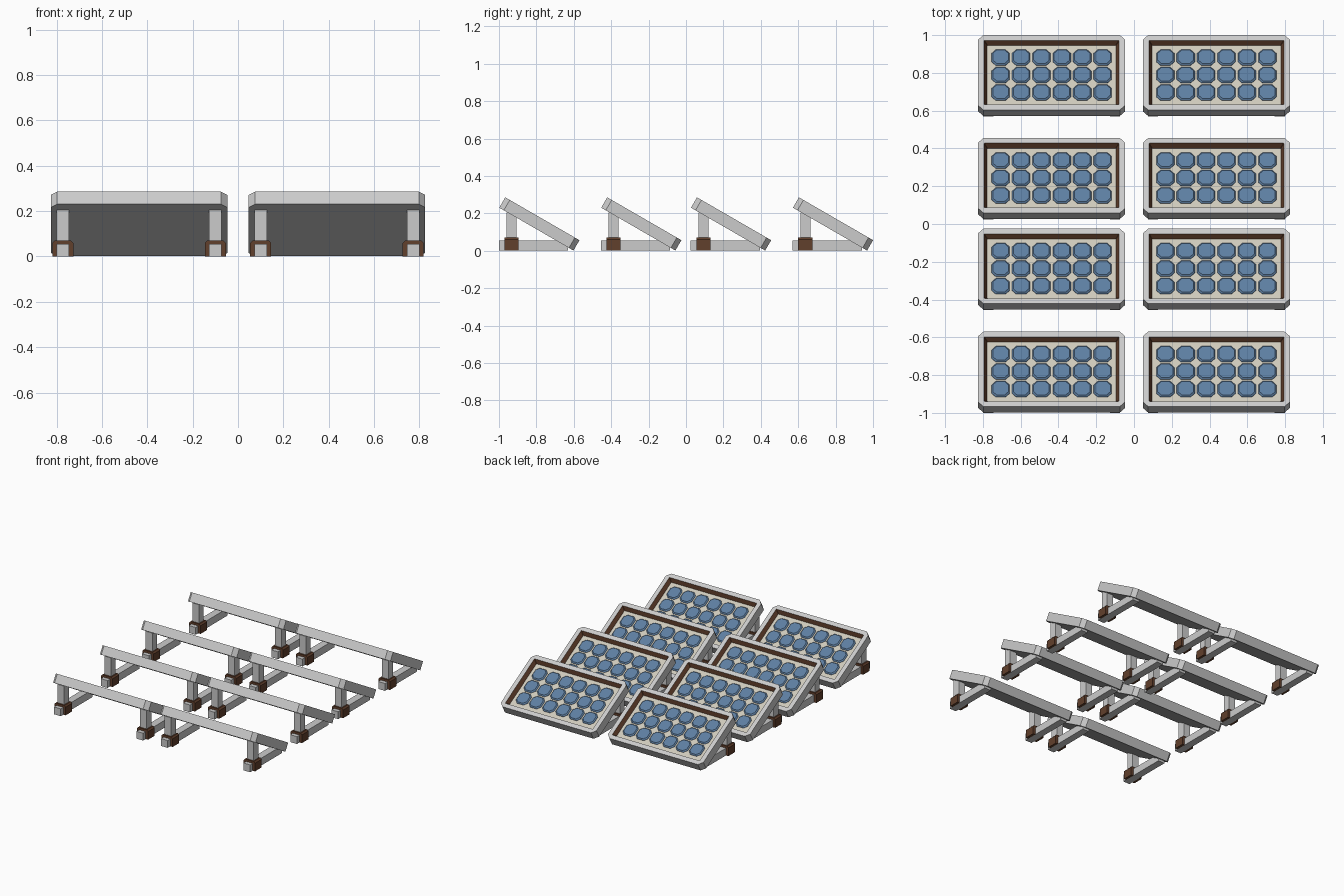
import bpy, bmesh
from math import radians
from mathutils import Matrix, Vector

if "Cube" in bpy.data.objects:
    bpy.data.objects.remove(bpy.data.objects["Cube"])

W, L, T = 0.778, 0.458, 0.064      # panel width, slope length, thickness
BORDER, DEPTH = 0.032, 0.028       # frame rim width, recess depth


def material(name, rgb):
    m = bpy.data.materials.new(name)
    m.diffuse_color = (*rgb, 1)
    m.use_nodes = True
    m.node_tree.nodes["Principled BSDF"].inputs["Base Color"].default_value = m.diffuse_color
    return m


BROWN = material("brown", (0.12, 0.05, 0.025))
BLUE = material("blue", (0.11, 0.21, 0.36))
CREAM = material("cream", (0.62, 0.59, 0.50))


def octagon(w, l, z, c, cx=0, cy=0):
    """Rectangle with clipped corners."""
    a, b = w / 2, l / 2
    pts = [(a, -b + c), (a, b - c), (a - c, b), (-a + c, b),
           (-a, b - c), (-a, -b + c), (-a + c, -b), (a - c, -b)]
    return [(cx + x, cy + y, z) for x, y in pts]


def loft(bm, loops, cap_start=False, cap_end=False):
    rings = [[bm.verts.new(p) for p in lp] for lp in loops]
    n = len(rings[0])
    for r, s in zip(rings, rings[1:]):
        for i in range(n):
            j = (i + 1) % n
            bm.faces.new((r[i], r[j], s[j], s[i]))
    if cap_start:
        bm.faces.new(rings[0][::-1])
    if cap_end:
        bm.faces.new(rings[-1])


def mesh_of(bm, name, mat=None):
    me = bpy.data.meshes.new(name)
    bm.to_mesh(me)
    bm.free()
    if mat:
        me.materials.append(mat)
    return me


def box(name, x, y, z):
    bm = bmesh.new()
    size = [b - a for a, b in (x, y, z)]
    mid = Vector([(a + b) / 2 for a, b in (x, y, z)])
    bmesh.ops.create_cube(bm, size=1, matrix=Matrix.Translation(mid) @ Matrix.Diagonal((*size, 1)))
    return mesh_of(bm, name)


# Panel parts, in the panel plane (top face at z = 0)
iw, il = W - 2 * BORDER, L - 2 * BORDER
opening = octagon(iw, il, 0, 0.002)
floor = octagon(iw - 0.032, il - 0.032, -DEPTH, 0.002)

bm = bmesh.new()
loft(bm, [octagon(W, L, -T, 0.028), octagon(W, L, 0, 0.028), opening], cap_start=True)
frame = mesh_of(bm, "panel_frame")

bm = bmesh.new()
loft(bm, [opening, floor])
liner = mesh_of(bm, "inner_trim", BROWN)

bm = bmesh.new()
loft(bm, [floor], cap_end=True)
backing = mesh_of(bm, "backing_sheet", CREAM)

bm = bmesh.new()
for i in range(6):
    for j in range(3):
        cx, cy = (i - 2.5) * 0.108, (j - 1) * 0.107
        loft(bm, [octagon(0.096, 0.096, -DEPTH, 0.022, cx, cy),
                  octagon(0.094, 0.094, -DEPTH + 0.004, 0.022, cx, cy),
                  octagon(0.082, 0.082, -DEPTH + 0.01, 0.02, cx, cy)], cap_end=True)
cells = mesh_of(bm, "solar_cells", BLUE)

# Support parts, y measured from the row centre
rail = box("base_rail", (-0.027, 0.027), (-0.215, 0.155), (0, 0.054))
post = box("rear_post", (-0.027, 0.027), (-0.174, -0.12), (0.05, 0.205))

# Clamp: inverted U over the rail, clipped at its top corners
bm = bmesh.new()
outline = [(-0.046, 0), (-0.046, 0.06), (-0.036, 0.07), (0.036, 0.07), (0.046, 0.06), (0.046, 0),
           (0.027, 0), (0.027, 0.053), (-0.027, 0.053), (-0.027, 0)]
face = bm.faces.new([bm.verts.new((x, -0.185, z)) for x, z in outline])
ext = bmesh.ops.extrude_face_region(bm, geom=[face])
bmesh.ops.translate(bm, vec=(0, 0.075, 0),
                    verts=[v for v in ext["geom"] if isinstance(v, bmesh.types.BMVert)])
bmesh.ops.recalc_face_normals(bm, faces=bm.faces)
clamp = mesh_of(bm, "rail_clamp", BROWN)


def place(mesh, matrix):
    ob = bpy.data.objects.new(mesh.name, mesh)
    ob.matrix_world = matrix
    bpy.context.collection.objects.link(ob)


# Array: two columns by four rows
for y in (-0.785, -0.24, 0.24, 0.785):
    for x in (-0.436, 0.436):
        tilt = Matrix.Translation((x, y + 0.017, 0.171)) @ Matrix.Rotation(radians(-30), 4, 'X')
        for part in (frame, liner, backing, cells):
            place(part, tilt)
        for side in (-0.336, 0.336):
            for part in (rail, post, clamp):
                place(part, Matrix.Translation((x + side, y, 0)))
